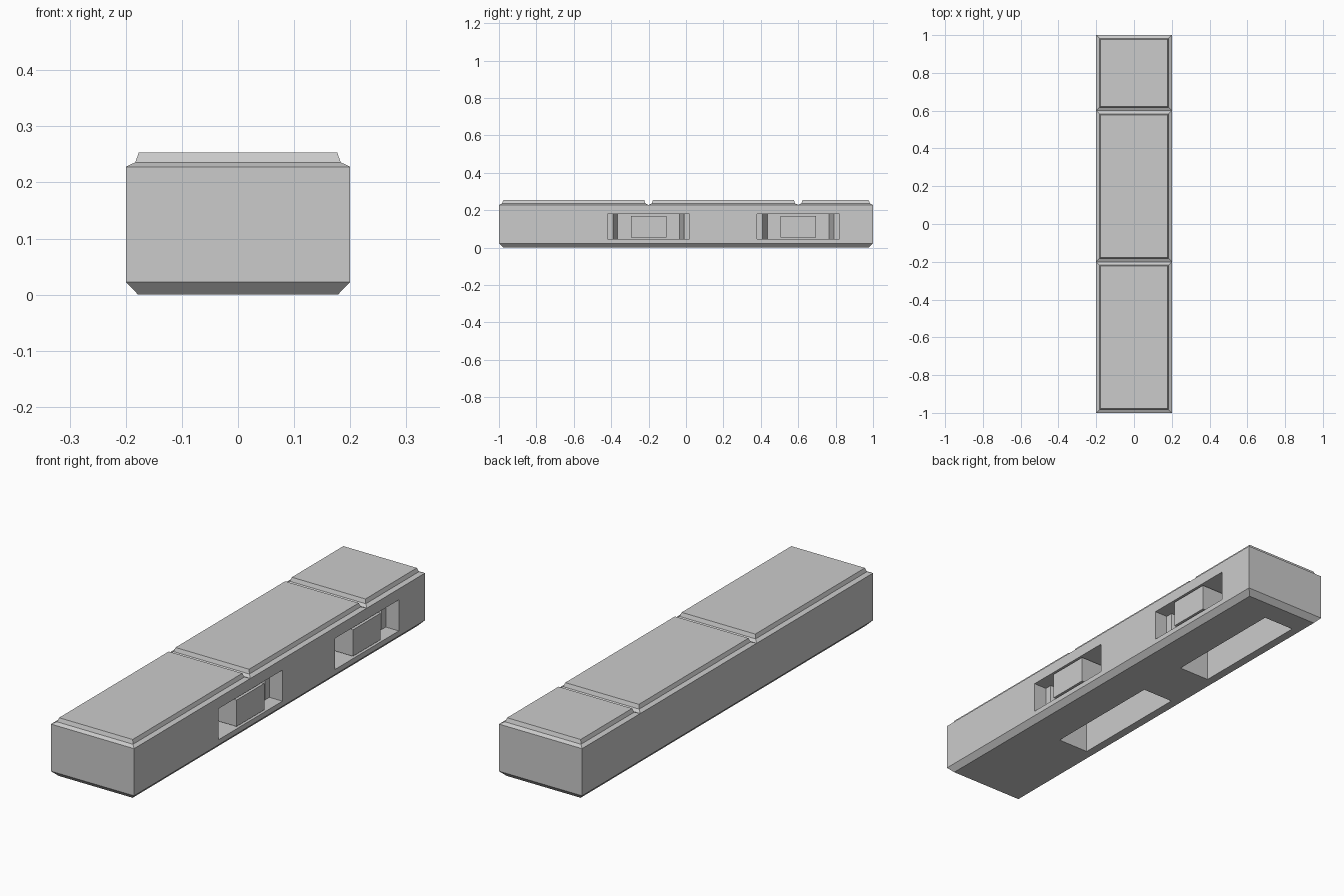
import bpy, bmesh

cube = bpy.data.objects.get("Cube")
if cube:
    bpy.data.objects.remove(cube, do_unlink=True)

# One plain grey material
grey = bpy.data.materials.new("plain_grey")
grey.use_nodes = True
color = (0.6, 0.6, 0.6, 1)
grey.diffuse_color = color
grey.node_tree.nodes["Principled BSDF"].inputs["Base Color"].default_value = color


def loft(name, rings, bottom=True):
    """Join stacked rings of equal point count into a flat-faced solid."""
    bm = bmesh.new()
    loops = [[bm.verts.new(p) for p in ring] for ring in rings]
    n = len(loops[0])
    for a, b in zip(loops, loops[1:]):
        for i in range(n):
            j = (i + 1) % n
            bm.faces.new((a[i], a[j], b[j], b[i]))
    bm.faces.new(loops[-1])
    if bottom:
        bm.faces.new(loops[0][::-1])
    mesh = bpy.data.meshes.new(name)
    bm.to_mesh(mesh)
    bm.free()
    obj = bpy.data.objects.new(name, mesh)
    bpy.context.collection.objects.link(obj)
    mesh.materials.append(grey)
    return obj


def rect(x0, x1, y0, y1, z, inset=0):
    x0, x1, y0, y1 = x0 + inset, x1 - inset, y0 + inset, y1 - inset
    return [(x0, y0, z), (x1, y0, z), (x1, y1, z), (x0, y1, z)]


def box(name, x0, x1, y0, y1, z0, z1):
    return loft(name, [rect(x0, x1, y0, y1, z) for z in (z0, z1)])


def cut(target, cutter):
    mod = target.modifiers.new(cutter.name, "BOOLEAN")
    mod.operation = "DIFFERENCE"
    mod.solver = "EXACT"
    mod.object = cutter
    bpy.context.view_layer.objects.active = target
    bpy.ops.object.modifier_apply(modifier=mod.name)
    bpy.data.objects.remove(cutter, do_unlink=True)


# Long body with chamfered underside
TOP = 0.228
body = loft("body", [rect(-0.2, 0.2, -1, 1, z, inset)
                     for z, inset in ((0, 0.022), (0.023, 0), (TOP, 0))])

# Raised top panels, each with a shallow bevelled border
for name, y0, y1 in (("front", -1, -0.2), ("middle", -0.2, 0.6), ("back", 0.6, 1)):
    steps = ((TOP, 0), (0.236, 0.017), (0.253, 0.023))
    loft(name + "_top_panel",
         [rect(-0.2, 0.2, y0, y1, z, inset) for z, inset in steps], bottom=False)

# Side pockets with a stepped, tapering plan, and slots in the underside
half_plan = [(0.25, 0.22), (0.137, 0.22), (0.137, 0.19), (0.03, 0.165)]
plan = [(x, -y) for x, y in half_plan][::-1] + half_plan
plan = half_plan + [(x, -y) for x, y in half_plan[::-1]]
for name, y in (("front", -0.2), ("back", 0.6)):
    pocket = loft("pocket_cutter", [[(px, y + py, z) for px, py in plan]
                                    for z in (0.045, 0.18)])
    cut(body, pocket)
    cut(body, box("slot_cutter", -0.14, 0.01, y - 0.28, y + 0.28, -0.05, 0.15))
    # Central block flush with the side
    box(name + "_pocket_block", 0.025, 0.2, y - 0.095, y + 0.095, 0.055, 0.17)
